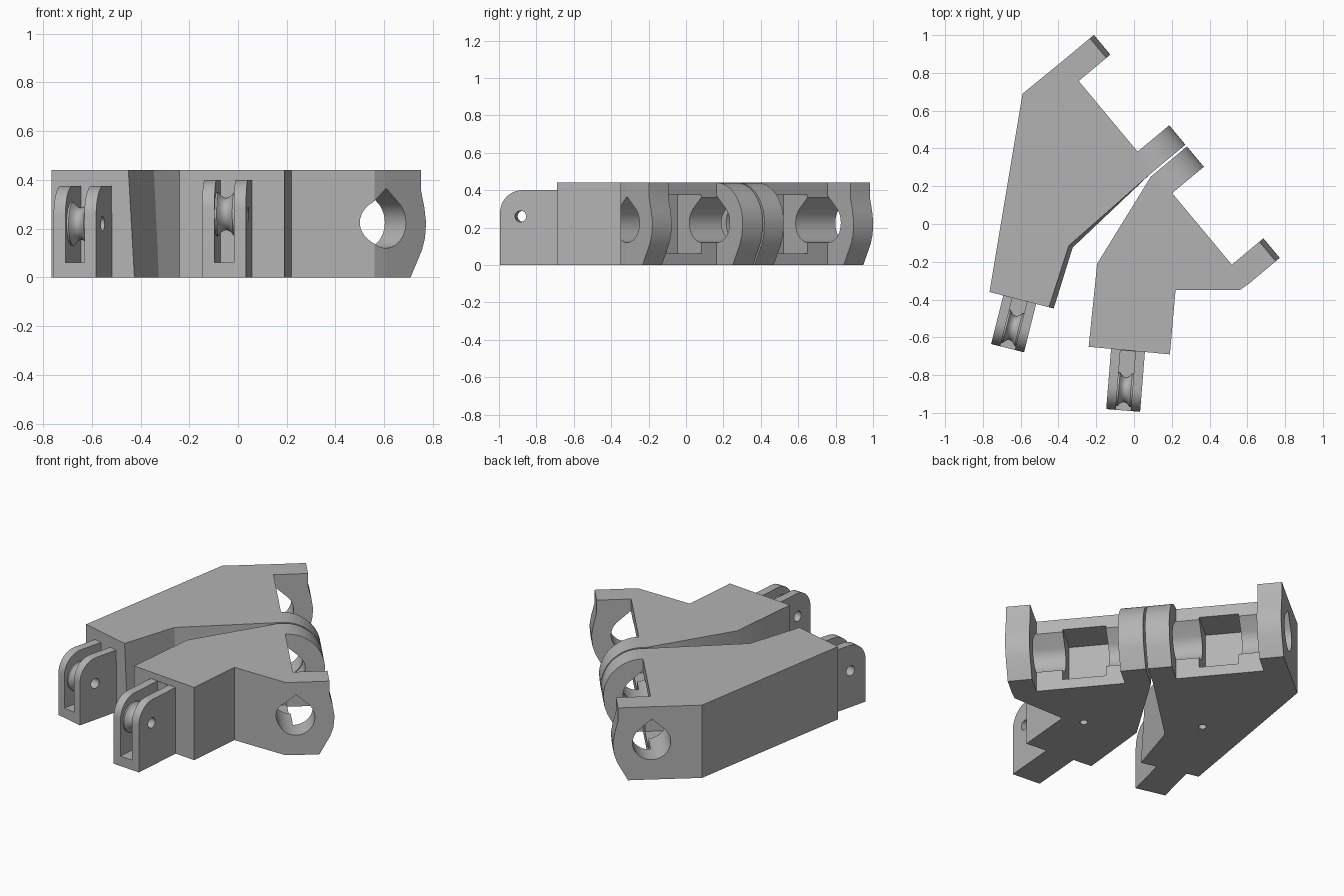
import bpy, bmesh
from math import sin, cos, pi
from mathutils import Vector, Matrix

if "Cube" in bpy.data.objects:
    bpy.data.objects.remove(bpy.data.objects["Cube"])

grey = bpy.data.materials.new("plain_grey")
grey.use_nodes = True
grey.diffuse_color = (0.45, 0.45, 0.45, 1)
grey.node_tree.nodes["Principled BSDF"].inputs["Base Color"].default_value = grey.diffuse_color

HEIGHT = 0.44
HOLE_V, HOLE_Z, HOLE_R = 0.265, 0.225, 0.105
UP = Vector((0, 0, 1))
FLAT = Matrix.Identity(4)


def frame(forward, origin=(0, 0)):
    """Axes: forward, up, sideways."""
    f = Vector((*forward, 0)).normalized()
    m = Matrix((f, UP, f.cross(UP))).transposed().to_4x4()
    m.translation = (*origin, 0)
    return m


HINGE = frame((0.768, 0.64))


def hinge_xy(u, v):
    return tuple((HINGE @ Vector((v, 0, u)))[:2])


def finish(name, bm):
    bmesh.ops.recalc_face_normals(bm, faces=bm.faces)
    mesh = bpy.data.meshes.new(name)
    bm.to_mesh(mesh)
    bm.free()
    mesh.materials.append(grey)
    ob = bpy.data.objects.new(name, mesh)
    bpy.context.collection.objects.link(ob)
    return ob


def prism(name, outline, lo, hi, m=FLAT, top=None):
    bm = bmesh.new()
    a = [bm.verts.new(m @ Vector((*p, lo))) for p in outline]
    b = [bm.verts.new(m @ Vector((*p, hi))) for p in (top or outline)]
    bm.faces.new(a)
    bm.faces.new(b)
    for i in range(len(a)):
        j = (i + 1) % len(a)
        bm.faces.new((a[i], a[j], b[j], b[i]))
    return finish(name, bm)


def arc(cx, cy, rx, ry, start, end, n):
    return [(cx + rx * cos(start + (end - start) * i / n),
             cy + ry * sin(start + (end - start) * i / n)) for i in range(n + 1)]


def box(x0, x1, y0, y1):
    return [(x0, y0), (x1, y0), (x1, y1), (x0, y1)]


def select(ob):
    bpy.ops.object.select_all(action='DESELECT')
    ob.select_set(True)
    bpy.context.view_layer.objects.active = ob


def cut(ob, cutter):
    cutter.hide_render = True
    mod = ob.modifiers.new("cut", 'BOOLEAN')
    mod.operation, mod.solver, mod.object = 'DIFFERENCE', 'EXACT', cutter
    select(ob)
    bpy.ops.object.modifier_apply(modifier=mod.name)
    bpy.data.objects.remove(cutter)


def smooth(ob):
    select(ob)
    bpy.ops.object.shade_smooth_by_angle(angle=0.5)


def teardrop():
    pts = arc(HOLE_V, HOLE_Z, HOLE_R, HOLE_R, 0.75 * pi, 2.25 * pi, 36)
    pts.append((HOLE_V, HOLE_Z + HOLE_R * 1.34))
    return prism("teardrop_cutter", pts, -2, 2, HINGE)


def ear(name, u0, u1, rounded):
    lower = [(0.472, 0.16), (0.455, 0.11), (0.395, 0), (0.26, 0)]
    if rounded:
        upper = arc(0.26, HOLE_Z, 0.218, HEIGHT - HOLE_Z, pi / 2, 0, 16)
    else:
        upper = [(0.26, HEIGHT), (0.45, HEIGHT), (0.45, 0.36), (0.468, 0.29), (0.478, 0.225)]
    ob = prism(name, upper + lower, u0, u1, HINGE)
    cut(ob, teardrop())
    smooth(ob)


def body(name, outline, slot, hole, top=None):
    ob = prism(name, outline, 0, HEIGHT, FLAT, top)
    # hinge groove, central pocket, small hole underneath
    cut(ob, teardrop())
    cut(ob, prism("pocket_cutter", box(0.06, 0.4, 0.06, 0.375), *slot, HINGE))
    cut(ob, prism("hole_cutter", arc(*hole, 0.022, 0.022, 0, 2 * pi * 15 / 16, 15), -0.1, 0.2))
    smooth(ob)


def clevis(side, origin, forward, length, top, axle_z):
    m = frame(forward, origin)
    r = 0.12
    axle = length - 0.11
    pts = [(-0.03, 0), (length, 0)]
    pts += arc(length - r, top - r, r, r, 0, pi / 2, 10) + [(-0.03, top)]
    fork = prism(side + "_fork", pts, -0.09, 0.09, m)
    cut(fork, prism("slot_cutter", box(0, length + 0.2, 0.06, 0.6), -0.04, 0.04, m))
    cut(fork, prism("pin_cutter", arc(axle, axle_z, 0.03, 0.03, 0, 2 * pi * 23 / 24, 23), -0.2, 0.2, m))
    smooth(fork)
    # waisted roller with a bore
    ring = [(0.03, -0.04), (0.09, -0.04)]
    ring += [(0.066 + 0.024 * (t / 4) ** 2, t * 0.008) for t in range(-4, 5)]
    ring += [(0.09, 0.04), (0.03, 0.04)]
    n = 32
    bm = bmesh.new()
    rows = [[bm.verts.new(m @ Vector((axle + rad * cos(2 * pi * i / n),
                                      axle_z + rad * sin(2 * pi * i / n), h)))
             for i in range(n)] for rad, h in ring]
    for k, row in enumerate(rows):
        nxt = rows[(k + 1) % len(rows)]
        for i in range(n):
            j = (i + 1) % n
            bm.faces.new((row[i], row[j], nxt[j], nxt[i]))
    bmesh.ops.remove_doubles(bm, verts=bm.verts, dist=1e-5)
    smooth(finish(side + "_roller", bm))


# Large bracket, with one leaning side
big = [(-0.765, -0.36), (-0.59, 0.69), hinge_xy(-0.905, 0.26), hinge_xy(-0.148, 0.26),
       hinge_xy(-0.148, 0.23), (-0.325, -0.125), (-0.425, -0.447)]
big_top = big[:-2] + [(-0.345, -0.115), (-0.45, -0.441)]
body("large_body", big, (-0.63, -0.41), (-0.43, 0.07), big_top)
ear("large_outer_ear", -0.905, -0.769, False)
ear("large_inner_ear", -0.282, -0.148, True)
clevis("large", (-0.605, -0.4), (-0.243, -0.97), 0.265, 0.375, 0.22)

# Small bracket
small = [(-0.24, -0.65), (-0.195, -0.21), hinge_xy(-0.136, 0.23), hinge_xy(-0.136, 0.26),
         hinge_xy(0.632, 0.26), (0.56, -0.35), (0.22, -0.35), (0.19, -0.69)]
body("small_body", small, (0.11, 0.35), (0.1, -0.31))
ear("small_inner_ear", -0.136, 0.004, True)
ear("small_outer_ear", 0.497, 0.632, False)
clevis("small", (-0.032, -0.672), (-0.08, -0.996), 0.316, 0.4, 0.26)
